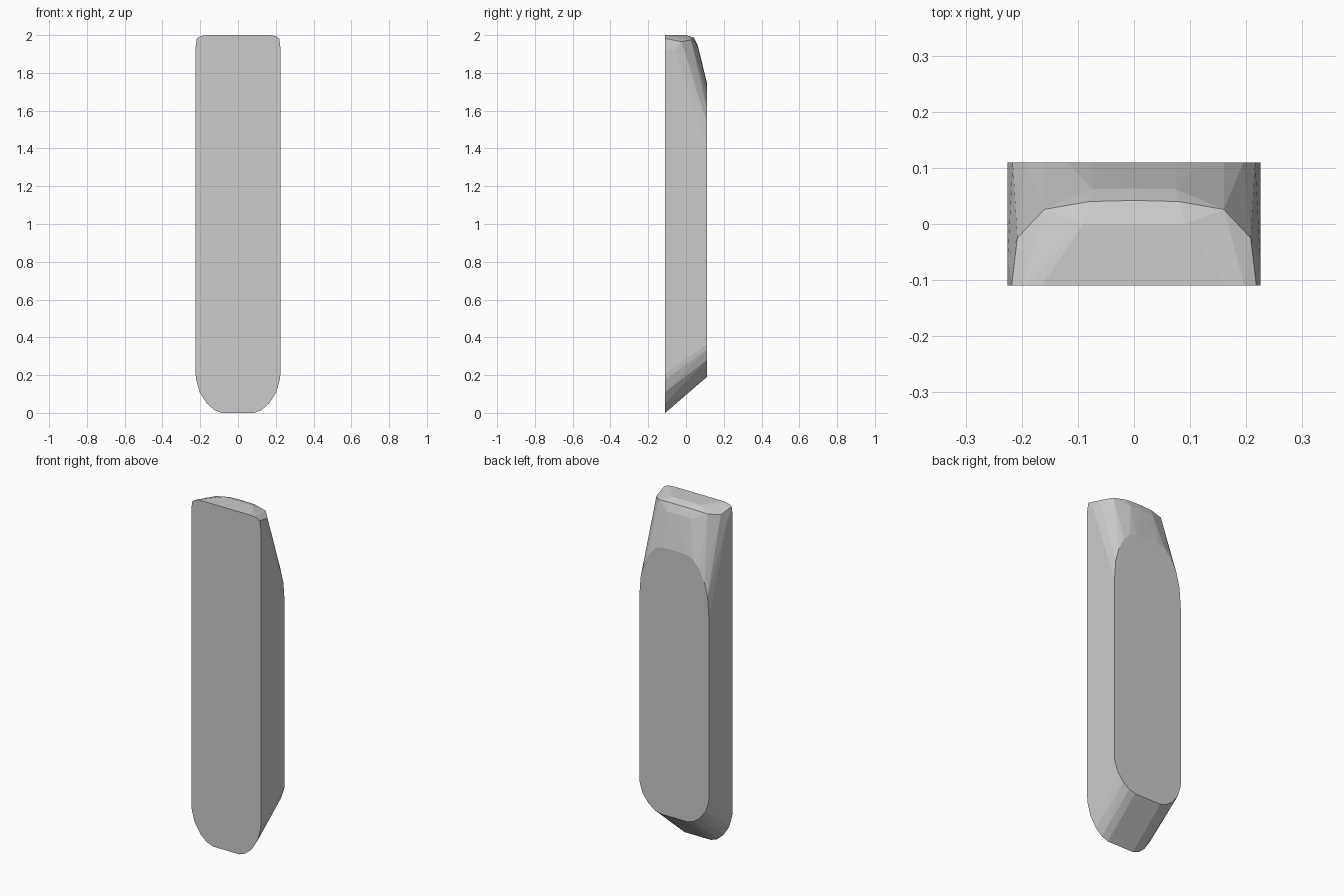
import bpy, bmesh

if "Cube" in bpy.data.objects:
    bpy.data.objects.remove(bpy.data.objects["Cube"])

D = 0.11  # half depth

# Half outlines (x, z), mirrored below
corner = [(0.085, 0.0), (0.125, 0.015), (0.165, 0.05), (0.203, 0.11), (0.221, 0.175), (0.225, 0.21)]
front_top = [(0.225, 1.93), (0.218, 1.983), (0.197, 1.995), (0.165, 2.0)]
back_top = [(0.225, 1.42), (0.216, 1.54), (0.195, 1.62), (0.16, 1.69), (0.12, 1.732), (0.075, 1.75)]

pts = [(x, -D, z) for x, z in corner + front_top]
pts += [(x, D, 0.19 + 0.82 * z) for x, z in corner]
pts += [(x, D, z) for x, z in back_top]

# Rounded crest between the flat top and the sloping back
pts += [(0.09, 0.0, 2.0), (0.08, 0.04, 1.985), (0.16, 0.026, 1.975),
        (0.208, -0.025, 1.965), (0.225, -0.06, 1.92), (0.075, 0.062, 1.94)]

# The body is convex, so skin it with a hull
bm = bmesh.new()
for x, y, z in pts:
    for s in (1, -1):
        bm.verts.new((s * x, y, z))
for x, y, z in [(0, 0.042, 1.986), (0, 0.063, 1.943)]:
    bm.verts.new((x, y, z))
bmesh.ops.convex_hull(bm, input=bm.verts[:])
bmesh.ops.delete(bm, geom=[v for v in bm.verts if not v.link_faces], context='VERTS')
bmesh.ops.dissolve_limit(bm, angle_limit=0.01, verts=bm.verts[:], edges=bm.edges[:])
bmesh.ops.recalc_face_normals(bm, faces=bm.faces[:])

mesh = bpy.data.meshes.new("rounded_block")
bm.to_mesh(mesh)
bm.free()
body = bpy.data.objects.new("rounded_block", mesh)
bpy.context.collection.objects.link(body)
